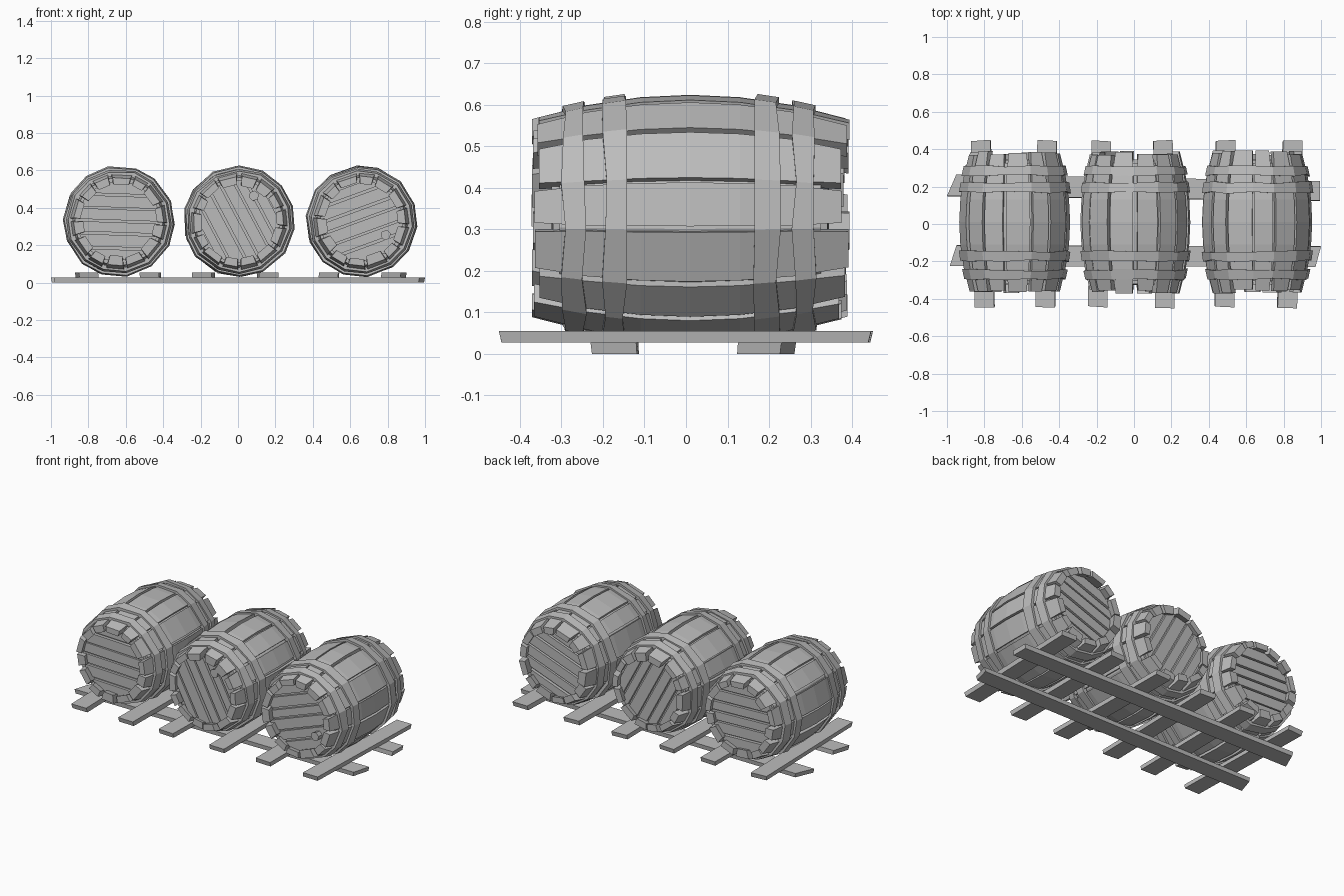
import bpy, bmesh, math, random
from mathutils import Vector

random.seed(7)
cube = bpy.data.objects.get("Cube")
if cube:
    bpy.data.objects.remove(cube, do_unlink=True)

wood = bpy.data.materials.new("grey wood")
wood.use_nodes = True
GREY = (0.5, 0.5, 0.5, 1)
wood.diffuse_color = GREY
wood.node_tree.nodes["Principled BSDF"].inputs["Base Color"].default_value = GREY

STAVES = 14
HALF = 0.37


def jit(amount):
    return random.uniform(-amount, amount)


def loft(bm, sections, ring=False):
    """Skin equal-length loops; close into a ring or cap both ends."""
    loops = [[bm.verts.new(p) for p in s] for s in sections]
    n = len(loops[0])
    pairs = list(zip(loops, loops[1:]))
    if ring:
        pairs.append((loops[-1], loops[0]))
    else:
        bm.faces.new(loops[0])
        bm.faces.new(loops[-1])
    for a, b in pairs:
        for i in range(n):
            j = (i + 1) % n
            bm.faces.new((a[i], a[j], b[j], b[i]))


def finish(bm, name, location=(0, 0, 0)):
    bmesh.ops.recalc_face_normals(bm, faces=bm.faces)
    mesh = bpy.data.meshes.new(name)
    bm.to_mesh(mesh)
    bm.free()
    mesh.materials.append(wood)
    obj = bpy.data.objects.new(name, mesh)
    obj.location = location
    bpy.context.collection.objects.link(obj)


def polar(r, a, y):
    return Vector((r * math.cos(a), y, r * math.sin(a)))


def belly(y):
    """Barrel radius along its length."""
    return 0.295 - 0.055 * (y / HALF) ** 2


def make_barrel(side, x, roll):
    place = (x, 0.01, 0.327)
    step = math.tau / STAVES
    seams = [i * step + roll + jit(0.06) for i in range(STAVES)]

    # Inner drum seen in the gaps between staves
    bm = bmesh.new()
    loft(bm, [[polar(belly(y) - 0.02, a, y) for a in seams]
              for y in (-0.315, -0.16, 0, 0.16, 0.315)])
    finish(bm, side + "_barrel_drum", place)

    # Separate bowed staves with uneven gaps and ends
    bm = bmesh.new()
    for i, a0 in enumerate(seams):
        a1 = seams[i + 1] if i + 1 < STAVES else seams[0] + math.tau
        a0 += random.uniform(0.012, 0.045)
        a1 -= random.uniform(0.012, 0.045)
        lift = jit(0.003)
        depth = random.choice((0.036, 0.042, 0.052))
        front, back = -HALF - jit(0.012), HALF + jit(0.015)
        sections = []
        for y in (front, -0.25, -0.12, 0, 0.12, 0.25, back):
            r = belly(y) + lift
            pinch = 0.02 * (abs(y) > 0.3)
            sections.append([polar(r, a0 + pinch, y), polar(r, a1 - pinch, y),
                             polar(r - depth, a1 - pinch, y),
                             polar(r - depth, a0 + pinch, y)])
        loft(bm, sections)
    finish(bm, side + "_barrel_staves", place)

    # Two hoops near each end, slightly crooked
    bm = bmesh.new()
    for y, width in ((-0.28, 0.05), (-0.182, 0.05), (0.185, 0.055), (0.275, 0.05)):
        sections = []
        for a in seams:
            y0 = y - width / 2 + jit(0.006)
            y1 = y + width / 2 + jit(0.006)
            t = 0.013 + jit(0.003)
            sections.append([polar(belly(y0) + t, a, y0), polar(belly(y1) + t, a, y1),
                             polar(belly(y1) - 0.012, a, y1),
                             polar(belly(y0) - 0.012, a, y0)])
        loft(bm, sections, ring=True)
    finish(bm, side + "_barrel_hoops", place)

    # Recessed heads made of planks cut to a circle
    bm = bmesh.new()
    radius, planks = 0.222, 6
    u_dir, v_dir = polar(1, roll + math.pi / 2, 0), polar(1, roll, 0)
    for end in (-1, 1):
        cuts = [-0.205 + 0.41 * k / planks + jit(0.008) for k in range(planks + 1)]
        for lo, hi in zip(cuts, cuts[1:]):
            lo, hi = lo + 0.006, hi - 0.006 + jit(0.002)
            lo_half, hi_half = (math.sqrt(radius ** 2 - u * u) for u in (lo, hi))
            outline = [(lo, -lo_half), (lo, lo_half), (hi, hi_half), (hi, -hi_half)]
            face = 0.333 + jit(0.003)
            loft(bm, [[u_dir * u + v_dir * v + Vector((0, end * y, 0))
                       for u, v in outline] for y in (0.3, face)])
    finish(bm, side + "_barrel_heads", place)


def make_bung(side, x, z):
    """Short six-sided stopper on the front head."""
    bm = bmesh.new()
    loft(bm, [[polar(r, k * math.tau / 6 + 0.3, y) + Vector((0, 0, dz))
               for k in range(6)]
              for y, r, dz in ((-0.31, 0.024, 0), (-0.362, 0.028, 0.004))])
    finish(bm, side + "_barrel_bung", (x, 0, z))


def make_board(name, corners, z0, z1):
    """Flat board from its plan corners, with roughly sawn ends."""
    bm = bmesh.new()
    below = [(x * 0.995, y * 0.985, z0) for x, y in corners]
    loft(bm, [below, [(x, y, z1) for x, y in corners]])
    finish(bm, name)


for side, x, degrees in (("right", -0.637, -2), ("middle", 0.005, -62), ("left", 0.66, 20)):
    make_barrel(side, x, math.radians(degrees))
make_bung("middle", 0.085, 0.46)
make_bung("left", 0.79, 0.25)

# Long rails on the ground
make_board("back_rail", [(-1, 0.15), (0.995, 0.125), (0.995, 0.23), (-0.95, 0.265)], 0, 0.027)
make_board("front_rail", [(-0.985, -0.225), (0.97, -0.23), (1, -0.12), (-0.95, -0.115)], 0, 0.027)

# Cross beams under the barrels: front centre, back centre
beams = ((-0.80, -0.82), (-0.475, -0.465), (-0.195, -0.175),
         (0.165, 0.155), (0.485, 0.49), (0.82, 0.85))
for i, (front, back) in enumerate(beams):
    w = 0.052
    make_board("cross_beam_%d" % (i + 1),
               [(front - w, -0.445 + jit(0.006)), (front + w, -0.445 + jit(0.006)),
                (back + w, 0.445 + jit(0.006)), (back - w, 0.445 + jit(0.006))],
               0.027, 0.055)
